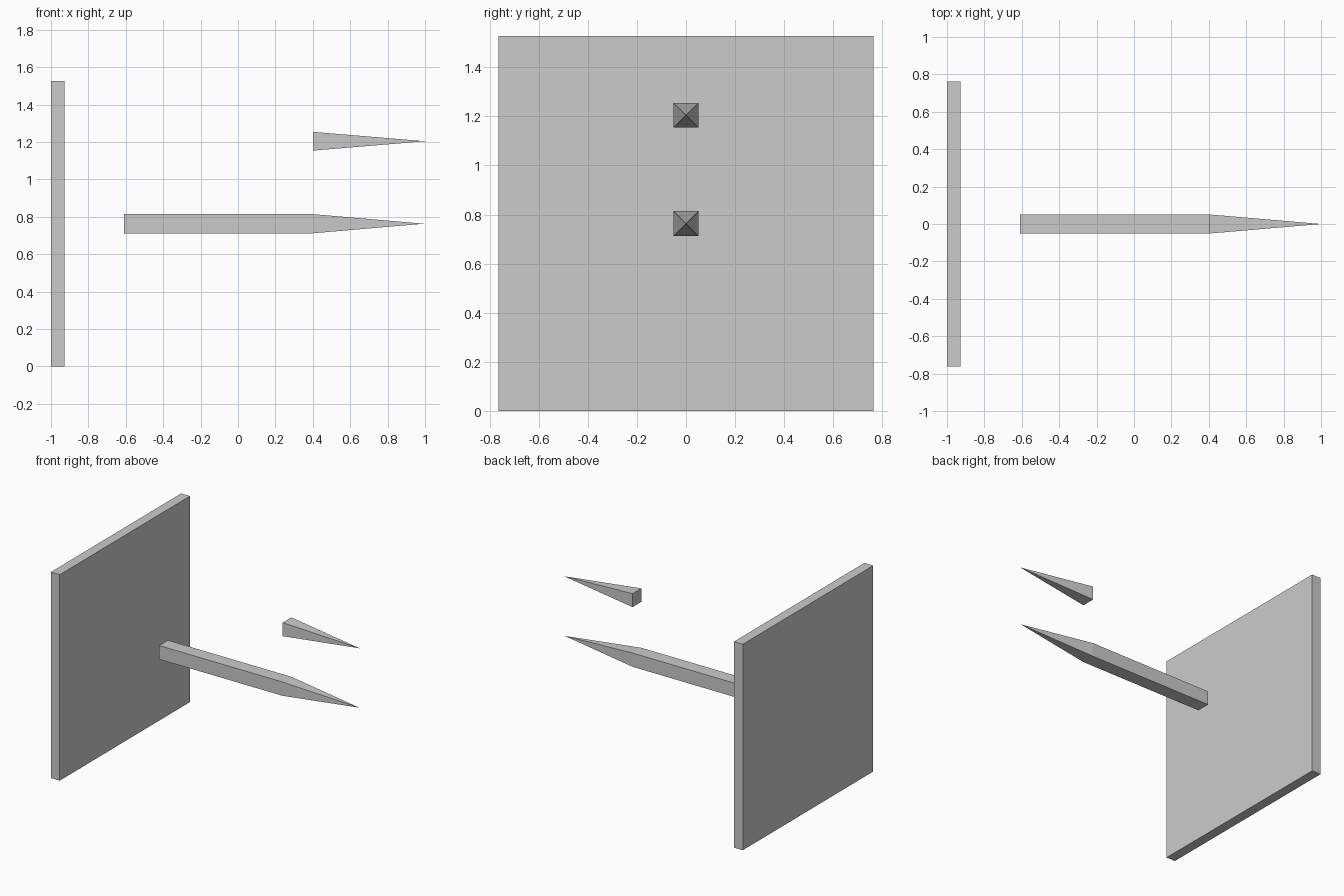
import bpy, bmesh

if "Cube" in bpy.data.objects:
    bpy.data.objects.remove(bpy.data.objects["Cube"])

HALF = 0.051      # half width of the square shaft
MID_Z = 0.763     # height of the shaft centre line


def square_loft(name, stations, cy, cz):
    """Loft square rings along x; stations are (x, half_y, half_z), half 0 = point."""
    bm = bmesh.new()
    rings = []
    for x, hy, hz in stations:
        if hy == 0:
            rings.append([bm.verts.new((x, cy, cz))])
        else:
            rings.append([bm.verts.new((x, cy + sy * hy, cz + sz * hz))
                          for sy, sz in ((-1, -1), (1, -1), (1, 1), (-1, 1))])
    for a, b in zip(rings, rings[1:]):
        for i in range(4):
            j = (i + 1) % 4
            bm.faces.new((a[i], a[j], b[0]) if len(b) == 1 else (a[i], a[j], b[j], b[i]))
    # end caps
    for ring in (rings[0], rings[-1]):
        if len(ring) == 4:
            bm.faces.new(ring)
    bmesh.ops.recalc_face_normals(bm, faces=bm.faces)
    mesh = bpy.data.meshes.new(name)
    bm.to_mesh(mesh)
    bm.free()
    obj = bpy.data.objects.new(name, mesh)
    bpy.context.collection.objects.link(obj)
    return obj


# upright square plate
square_loft("back_plate", [(-1.0, 0.763, 0.763), (-0.927, 0.763, 0.763)], 0, MID_Z)

# pointed shaft in front of the plate
square_loft("pointed_shaft", [(-0.61, HALF, HALF), (0.402, HALF, HALF), (0.995, 0, 0)], 0, MID_Z)

# loose spike tip above the shaft
square_loft("spike_tip", [(0.402, HALF, 0.05), (1.0, 0, 0)], 0, 1.204)
